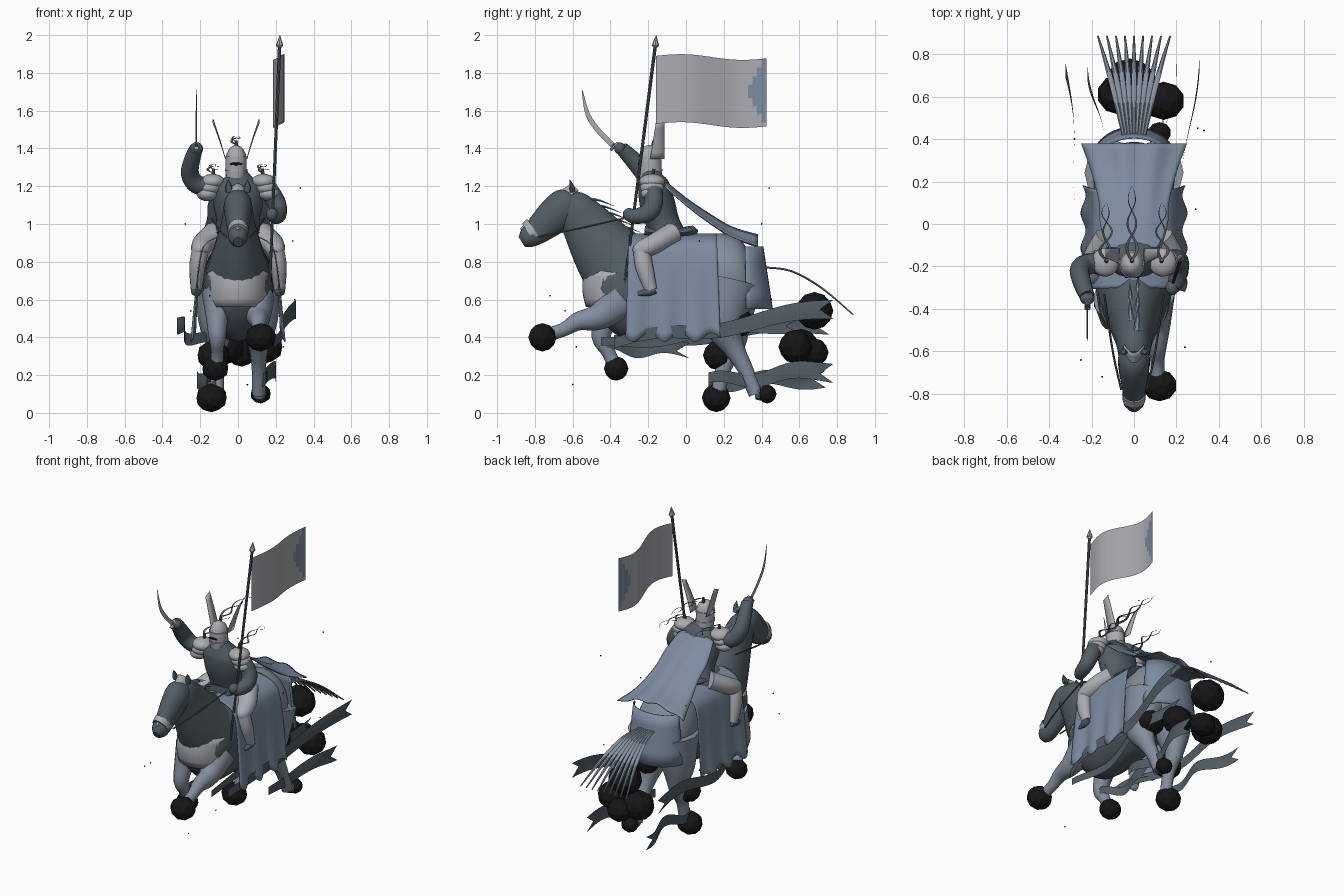
import bpy, bmesh, math, random
from mathutils import Vector as V
random.seed(4)
pi, sin, cos = math.pi, math.sin, math.cos

def mat(name, c):
    m = bpy.data.materials.new(name)
    m.diffuse_color = (*c, 1)
    return m
DARK = mat("dark_cloth", (.085, .11, .13))
BLUE = mat("blue_cloth", (.2, .26, .35))
STEEL = mat("steel", (.4, .41, .44))
SKIN = mat("grey_hide", (.23, .27, .34))
BLACK = mat("black_smoke", (.008, .008, .009))

def make(name, verts, faces, m, angle=40):
    me = bpy.data.meshes.new(name)
    me.from_pydata([tuple(v) for v in verts], [], faces)
    bm = bmesh.new(); bm.from_mesh(me)
    bmesh.ops.recalc_face_normals(bm, faces=bm.faces)
    bm.to_mesh(me); bm.free()
    me.materials.append(m)
    if angle:
        me.shade_smooth()
        me.set_sharp_from_angle(angle=math.radians(angle))
    o = bpy.data.objects.new(name, me)
    bpy.context.collection.objects.link(o)
    return o

def spline(p, steps):
    """Catmull-Rom through tuples of any length."""
    q = [p[0]] + list(p) + [p[-1]]
    out = []
    for i in range(len(p) - 1):
        a, b, c, d = q[i:i + 4]
        for s in range(steps):
            t = s / steps
            out.append([.5 * (2*y + (z-x)*t + (2*x-5*y+4*z-w)*t*t + (3*y-x-3*z+w)*t**3)
                        for x, y, z, w in zip(a, b, c, d)])
    return out + [list(p[-1])]

def limb(name, pts, m, sides=14, steps=4):
    """Elliptical tube; each point is x, y, z, half width, half height."""
    p = spline(pts, steps)
    vs, fs, n = [], [], len(p)
    for i, q in enumerate(p):
        t = (V(p[min(i+1, n-1)][:3]) - V(p[max(i-1, 0)][:3])).normalized()
        sx = (V((1, 0, 0)) - t * t.x).normalized()
        up = t.cross(sx)
        for k in range(sides):
            a = 2*pi*k/sides
            vs.append(V(q[:3]) + sx*cos(a)*max(q[3], .001) + up*sin(a)*max(q[4], .001))
    for i in range(n - 1):
        for k in range(sides):
            k2 = (k+1) % sides
            fs.append((i*sides+k, i*sides+k2, (i+1)*sides+k2, (i+1)*sides+k))
    fs += [tuple(range(sides)), tuple(range((n-1)*sides, n*sides))]
    return make(name, vs, fs, m)

def sheet(name, f, nu, nv, m, thick=0):
    vs = [f(i/nu, j/nv) for i in range(nu+1) for j in range(nv+1)]
    w = nv + 1
    fs = [(i*w+j, i*w+j+1, (i+1)*w+j+1, (i+1)*w+j) for i in range(nu) for j in range(nv)]
    o = make(name, vs, fs, m)
    if thick:
        o.modifiers.new("thickness", "SOLIDIFY").thickness = thick
    return o

def ball(name, c, r, m, sub=3, angle=40):
    bm = bmesh.new()
    bmesh.ops.create_icosphere(bm, subdivisions=sub, radius=1)
    vs = [V((v.co.x*r[0]+c[0], v.co.y*r[1]+c[1], v.co.z*r[2]+c[2])) for v in bm.verts]
    fs = [tuple(v.index for v in f.verts) for f in bm.faces]
    bm.free()
    return make(name, vs, fs, m, angle)

# horse body, neck and head
limb("horse_barrel", [(0,-.5,.66,.08,.1), (0,-.44,.66,.15,.18), (0,-.3,.66,.18,.28),
     (0,-.05,.67,.19,.27), (0,.15,.7,.18,.24)], DARK, 20)
limb("horse_rump", [(0,.05,.72,.16,.22), (0,.2,.72,.19,.23), (0,.31,.73,.16,.19), (0,.37,.74,.06,.09)], SKIN, 20)
limb("horse_neck", [(0,-.33,.74,.17,.22), (0,-.43,.86,.13,.18), (0,-.53,1,.09,.135),
     (0,-.6,1.09,.075,.1), (0,-.64,1.13,.05,.06)], DARK, 18)
limb("horse_head", [(0,-.58,1.13,.05,.05), (0,-.63,1.1,.075,.095), (0,-.7,1.04,.07,.095),
     (0,-.78,.97,.055,.075), (0,-.84,.925,.05,.055), (0,-.87,.905,.025,.03)], DARK, 16)
# face armour over the brow and muzzle
prof = [(-.61,1.215,.05), (-.7,1.145,.045), (-.8,1.05,.035), (-.88,.975,.022)]
pp = spline(prof, 4)
sheet("face_plate", lambda u, v: V(((v-.5)*2*pp[round(u*12)][2], pp[round(u*12)][0] + .04*(2*v-1)**2,
      pp[round(u*12)][1] - .035*(2*v-1)**2)), 12, 8, STEEL, .006)
limb("muzzle_band", [(0,-.8,.965,.056,.075), (0,-.83,.945,.053,.068)], STEEL, 16, 1)
for s in (-1, 1):
    limb("horse_ear", [(s*.045,-.6,1.17,.02,.014), (s*.05,-.605,1.2,.018,.012), (s*.05,-.615,1.235,.001,.001)], DARK, 8)
    limb("bridle_strap", [(s*.06,-.78,.93,.005,.005), (s*.1,-.6,.97,.005,.005), (s*.14,-.33,1.03,.005,.005)], DARK, 6)
for i in range(7):
    y, z = -.54+.035*i, 1.15-.035*i
    limb("mane_lock", [(0,y-.02,z-.03,.02,.012), ((-1)**i*.015,y+.06,z-.02,.014,.007), ((-1)**i*.02,y+.16,z-.055,.001,.001)], BLUE, 6)
# chest armour and rear skirt
sheet("chest_plate", lambda u, v: V((.165*sin((u-.5)*3), -.33-.2*cos((u-.5)*3)-.02*sin(pi*v),
      .56+.2*v+.02*cos((u-.5)*6)*v)), 16, 5, STEEL, .01)
sheet("rear_skirt", lambda u, v: V(((.2-.03*v)*sin((u-.5)*2.9), .3+(.16-.05*v)*cos((u-.5)*2.9),
      .55+.33*v)), 16, 4, BLUE, .008)

# side cloths with wavy hem, joined over the back
def cloth(u, v):
    a = 2*v - 1
    y = -.3 + .46*u + .02*abs(a)*(2*u-1)
    b = abs(a)
    s = 1 if a > 0 else -1
    if b < .3:
        return V((s*.19*sin(b/.3*pi/2), y, .86+.09*cos(b/.3*pi/2)))
    t = (b-.3)/.7
    return V((s*(.19+.05*t**.6+.012*t*sin(u*19)), y, .86 - t*(.46+.025*sin(u*19))))
sheet("side_cloth", cloth, 28, 32, BLUE, .006)

# horse legs
def leg(name, x, pts, r):
    limb(name, [(x*(1 if i else .85), y, z, q, q*1.1) for i, ((y, z), q) in enumerate(zip(pts, r))], SKIN, 12)
leg("front_leg", .11, [(-.34,.6), (-.46,.51), (-.57,.485), (-.65,.44), (-.75,.41)], (.1,.065,.045,.033,.035))
leg("front_leg", -.11, [(-.36,.62), (-.42,.5), (-.45,.4), (-.41,.32), (-.37,.23)], (.1,.06,.045,.033,.035))
leg("hind_leg", .11, [(.24,.7), (.2,.48), (.25,.35), (.31,.24), (.37,.1)], (.14,.1,.055,.038,.035))
leg("hind_leg", -.11, [(.24,.7), (.24,.48), (.25,.35), (.2,.24), (.17,.1)], (.14,.1,.055,.038,.035))
limb("hind_hoof", [(.11,.37,.1,.035,.03), (.115,.41,.1,.04,.04)], DARK, 10, 1)
# smoke puffs at hooves and tail
for x, y, z, r in [(.12,-.76,.4,.075), (-.12,-.37,.235,.065), (-.13,.17,.305,.08), (-.14,.16,.08,.076),
                   (.12,.43,.1,.05), (-.02,.68,.54,.1), (.14,.58,.35,.09), (-.07,.61,.35,.095),
                   (.1,.28,.48,.08), (.02,.68,.32,.075)]:
    ball("smoke_puff", (x, y, z), (r*1.1, r, r), BLACK, 2, 0)
# tail strands
for i in range(9):
    k = (i-4)/4
    limb("tail_strand", [(k*.05,.42,.77,.008,.006), (k*.08,.56,.75,.012,.006), (k*.12,.72,.66,.012,.006),
         (k*.17,.885,.52,.004,.004)], SKIN, 6)

# trailing ribbons, vertical sheets
def ribbon(x0, y0, z0, x1, y1, z1, w, ph):
    def f(u, v):
        h = w*(.55+.45*u)
        notch = .07*abs(2*v-1)*u**6
        return V((x0+(x1-x0)*u+.03*sin(u*8+ph)*(1-.4*u), y0+(y1-y0-.07)*u+notch,
                  z0+(z1-z0)*u+.02*sin(u*9+ph)+h*(v-.5)))
    sheet("trailing_ribbon", f, 28, 4, DARK)
for a in [(.19,-.38,.37,.29,.78,.54,.1,0), (-.19,-.38,.37,-.33,.76,.47,.09,1), (.09,-.45,.36,.14,.6,.48,.08,2),
          (.12,.12,.17,.19,.78,.22,.1,1), (-.12,.12,.15,-.2,.74,.19,.09,3), (-.1,-.45,.35,-.12,.02,.33,.08,.5)]:
    ribbon(*a)

# saddle
limb("saddle_seat", [(0,-.22,.96,.1,.03), (0,-.1,.95,.12,.025), (0,.02,.96,.11,.03), (0,.05,.98,.06,.02)], DARK)
# rider torso, skirt and helmet
limb("rider_torso", [(0,-.08,.9,.15,.1), (0,-.12,1,.115,.09), (0,-.15,1.1,.13,.095), (0,-.17,1.2,.13,.085),
     (0,-.18,1.25,.07,.06), (-.005,-.18,1.28,.045,.045)], DARK, 18)
limb("helmet", [(-.01,-.185,1.25,.055,.06), (-.01,-.19,1.31,.056,.062), (-.01,-.19,1.36,.053,.06),
     (-.01,-.185,1.4,.035,.04), (-.01,-.18,1.415,.004,.004)], STEEL, 14)
for z in (1.28, 1.345):
    limb("helmet_band", [(-.01,-.19,z,.059,.066), (-.01,-.19,z+.012,.059,.066)], STEEL, 14, 1)
limb("visor_slit", [(-.01,-.25,1.318,.035,.008), (-.01,-.254,1.318,.033,.006)], BLACK, 8, 1)
for s in (-1, 1):
    # helmet wing, flat and flaring upward
    sheet("helmet_wing", lambda u, v: V((-.01+s*(.055+.055*u+.01*u*u), -.19+.03*u+(.075-.03*u)*v,
          1.345+.19*u+.02*u*v)), 6, 2, STEEL, .004)
    # layered shoulder plates
    for i in range(3):
        ball("shoulder_plate", (s*(.135+.014*i), -.18, 1.225-.032*i), (.065-.004*i, .068-.004*i, .04), STEEL)
    # rider leg with boot
    limb("rider_thigh", [(s*.12,-.07,.95,.07,.06), (s*.18,-.16,.9,.06,.055), (s*.2,-.24,.86,.048,.048), (s*.2,-.265,.84,.02,.025)], STEEL)
    limb("rider_shin", [(s*.2,-.235,.86,.045,.045), (s*.215,-.22,.77,.043,.048), (s*.22,-.185,.65,.03,.033)], STEEL)
    limb("rider_boot", [(s*.22,-.165,.655,.025,.025), (s*.22,-.2,.64,.028,.022), (s*.22,-.255,.63,.012,.01)], DARK)
# arms
limb("banner_arm", [(.15,-.18,1.2,.05,.05), (.2,-.17,1.12,.05,.05), (.215,-.2,1.06,.045,.05), (.2,-.27,1.04,.04,.04), (.185,-.3,1.05,.03,.035)], DARK)
ball("banner_hand", (.18,-.3,1.05), (.032,.035,.035), DARK)
limb("sword_arm", [(-.15,-.18,1.2,.05,.05), (-.22,-.19,1.21,.05,.05), (-.255,-.22,1.27,.048,.052), (-.24,-.29,1.35,.042,.045), (-.22,-.34,1.4,.036,.036)], DARK)
ball("sword_hand", (-.22,-.35,1.4), (.035,.03,.032), DARK)
# curved sword
limb("sword_grip", [(-.22,-.32,1.36,.009,.009), (-.22,-.39,1.42,.009,.009)], DARK, 8, 1)
limb("sword_guard", [(-.22,-.4,1.39,.014,.008), (-.22,-.36,1.43,.014,.008)], STEEL, 8, 1)
limb("sword_blade", [(-.22,-.38,1.41,.004,.014), (-.22,-.46,1.49,.004,.014), (-.22,-.52,1.58,.004,.012), (-.22,-.55,1.71,.001,.002)], STEEL, 4)
# cape
cp = spline([(-.11,1.23,.13), (0,1.14,.16), (.1,1.07,.165), (.24,.985,.2), (.38,.94,.25)], 4)
sheet("cape", lambda u, v: V(((2*v-1)*cp[round(u*16)][2], cp[round(u*16)][0],
      cp[round(u*16)][1]-.06*(2*v-1)**2*(.5+u*.5)+.008*u*sin(v*20))), 16, 20, BLUE, .006)

# looping flat plumes on helmet and shoulders
for x, z, y1 in ((-.01, 1.43, .18), (-.13, 1.28, .1), (.13, 1.28, .1)):
    for s in (-1, 1):
        d = .02 if abs(x) < .1 else .02 + s*.005*x/.13
        sheet("plume", lambda u, v: V((x+s*d*1.3*sin(u*3*pi)*(1-.4*u)+(v-.5)*.016*(1.05-u), -.17+(y1+.17)*u,
              z+.03*sin(u*pi/1.6)+.008*s*cos(u*3*pi))), 24, 1, DARK)
    limb("plume_holder", [(x,-.18,z-.05,.012,.012), (x,-.17,z+.012,.008,.008)], DARK, 8, 1)

# banner pole, tip and flag
limb("banner_pole", [(.165,-.335,.6,.007,.007), (.22,-.163,1.94,.009,.009)], DARK, 8, 1)
limb("pole_tip", [(.22,-.163,1.93,.006,.006), (.22,-.162,1.945,.02,.02), (.222,-.158,2,.001,.001)], STEEL, 8, 1)
flag = sheet("banner_flag", lambda u, v: V((.215+.03*sin(u*6), -.16+.585*u,
       1.53+.36*v+.012*sin(u*6.2)-.012*u)), 24, 16, STEEL)
flag.data.materials.append(BLUE)
for f in flag.data.polygons:
    if f.center.y > .43 - .11*(1 - abs(f.center.z-1.7)/.2):
        f.material_index = 1
# flying dust specks
for p in [(.33,.44,1.19), (.29,.07,.91), (.3,.45,.6), (-.28,.4,1), (.24,-.58,.35), (-.25,-.64,.54), (-.15,-.72,.62), (.05,-.6,.15)]:
    ball("dust_speck", p, (.005, .005, .005), BLACK, 1, 0)
